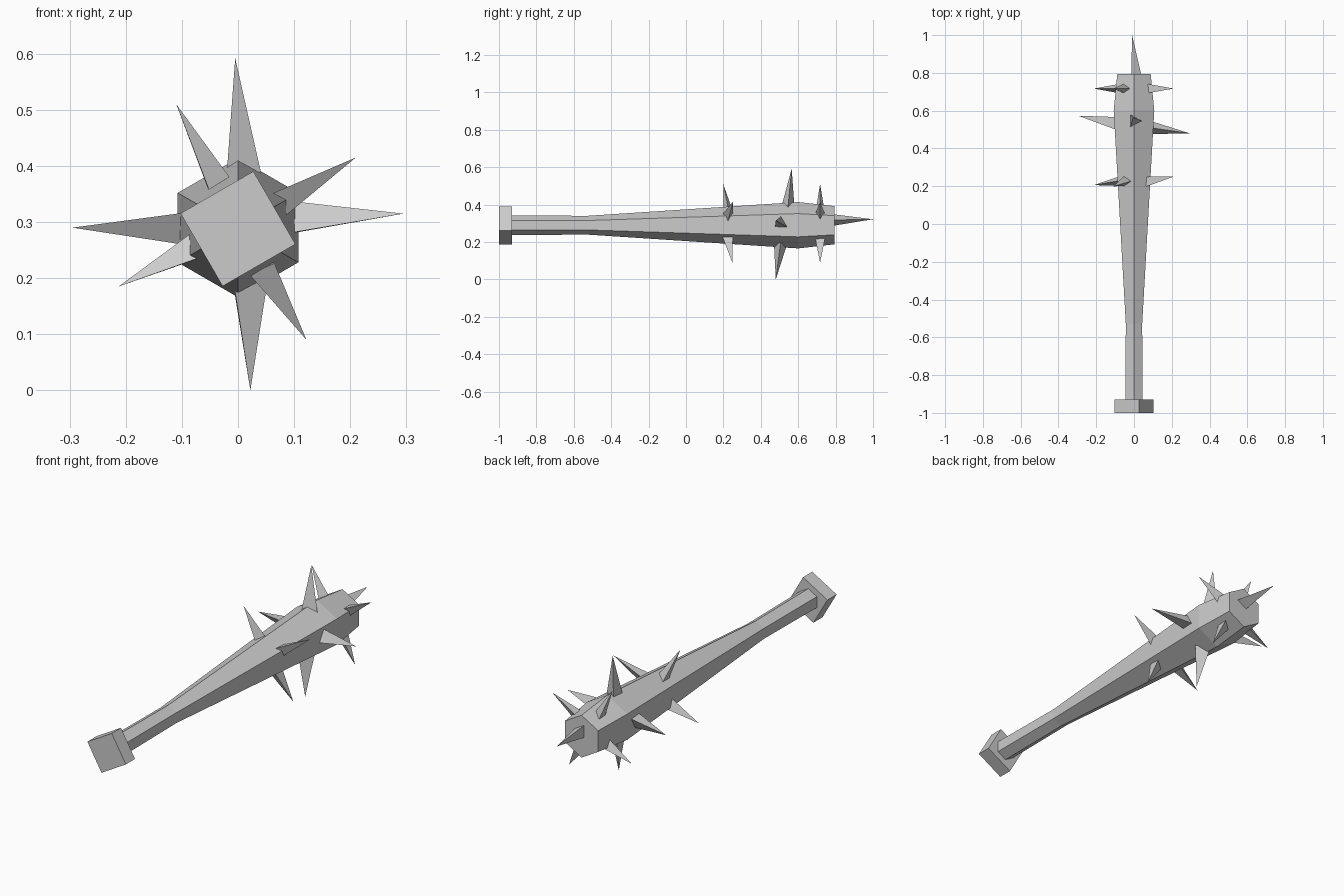
import bpy, bmesh
from math import radians, cos, sin
from mathutils import Vector, Matrix

if "Cube" in bpy.data.objects:
    bpy.data.objects.remove(bpy.data.objects["Cube"])

AXIS_Z = 0.29

grey = bpy.data.materials.new("plain grey")
grey.use_nodes = True
grey.diffuse_color = (0.6, 0.6, 0.6, 1)
grey.node_tree.nodes["Principled BSDF"].inputs["Base Color"].default_value = (0.6, 0.6, 0.6, 1)


def add_object(name, bm):
    bmesh.ops.recalc_face_normals(bm, faces=bm.faces)
    mesh = bpy.data.meshes.new(name)
    bm.to_mesh(mesh)
    bm.free()
    mesh.materials.append(grey)
    obj = bpy.data.objects.new(name, mesh)
    bpy.context.collection.objects.link(obj)


def loft(name, sides, turn, profile, centre_z=AXIS_Z):
    """Join regular polygons along y; profile holds (y, radius)."""
    bm = bmesh.new()
    rings = []
    for y, r in profile:
        angles = [radians(turn + 360 * i / sides) for i in range(sides)]
        rings.append([bm.verts.new((r * cos(a), y, centre_z + r * sin(a))) for a in angles])
    for low, high in zip(rings, rings[1:]):
        for i in range(sides):
            j = (i + 1) % sides
            bm.faces.new((low[i], low[j], high[j], high[i]))
    bm.faces.new(rings[0])
    bm.faces.new(rings[-1])
    add_object(name, bm)


def spike(name, base, tip, radius, first, sink=0.02):
    """Three-sided spike; 'first' is the direction of one base corner."""
    base, tip = Vector(base), Vector(tip)
    axis = (tip - base).normalized()
    # Start below the surface, widened so the surface size stays the same
    radius *= 1 + sink / (tip - base).length
    base = base - axis * sink
    side = Vector(first)
    side = (side - axis * side.dot(axis)).normalized()
    bm = bmesh.new()
    ring = [bm.verts.new(base + Matrix.Rotation(radians(a), 3, axis) @ side * radius)
            for a in (0, 120, 240)]
    top = bm.verts.new(tip)
    for i in range(3):
        bm.faces.new((ring[i], ring[(i + 1) % 3], top))
    bm.faces.new(ring)
    add_object(name, bm)


# Six-sided shaft and square pommel
loft("shaft", 6, 30, [(-0.94, 0.053), (-0.53, 0.05), (0.6, 0.124), (0.795, 0.102)])
loft("pommel", 4, 75, [(-1, 0.106), (-0.93, 0.106)], 0.288)

# Four long spikes around the thick part
BIG = 0.037
spike("long_spike_top", (0, 0.547, 0.405), (-0.005, 0.565, 0.592), BIG, (1, 0, 0))
spike("long_spike_bottom", (0.013, 0.503, 0.175), (0.022, 0.48, 0), BIG, (1, 0, 0))
spike("long_spike_left", (0.1, 0.508, 0.3), (0.295, 0.48, 0.315), BIG, (0, 0.87, -0.5))
spike("long_spike_right", (-0.1, 0.535, 0.297), (-0.295, 0.573, 0.29), BIG, (0, 0.87, 0.5))

# Two rings of short spikes: base x, base z, tip x, tip z, lean along y at the inner ring
SHORT = {
    "upper_right": (-0.042, 0.37, -0.11, 0.51, -0.027),
    "upper_left": (0.08, 0.343, 0.21, 0.415, 0.025),
    "lower_left": (0.058, 0.205, 0.122, 0.09, 0.022),
    "lower_right": (-0.085, 0.245, -0.213, 0.185, -0.02),
}
for ring, y, lean in (("inner", 0.226, 1), ("outer", 0.717, 0)):
    for place, (bx, bz, tx, tz, dy) in SHORT.items():
        spike(f"{ring}_spike_{place}", (bx, y, bz), (tx, y + dy * lean, tz),
              0.028, (bz - AXIS_Z, 0, -bx))

# End spike
spike("end_spike", (0.003, 0.79, 0.318), (-0.01, 1, 0.322), 0.035, (1, 0, 0))
